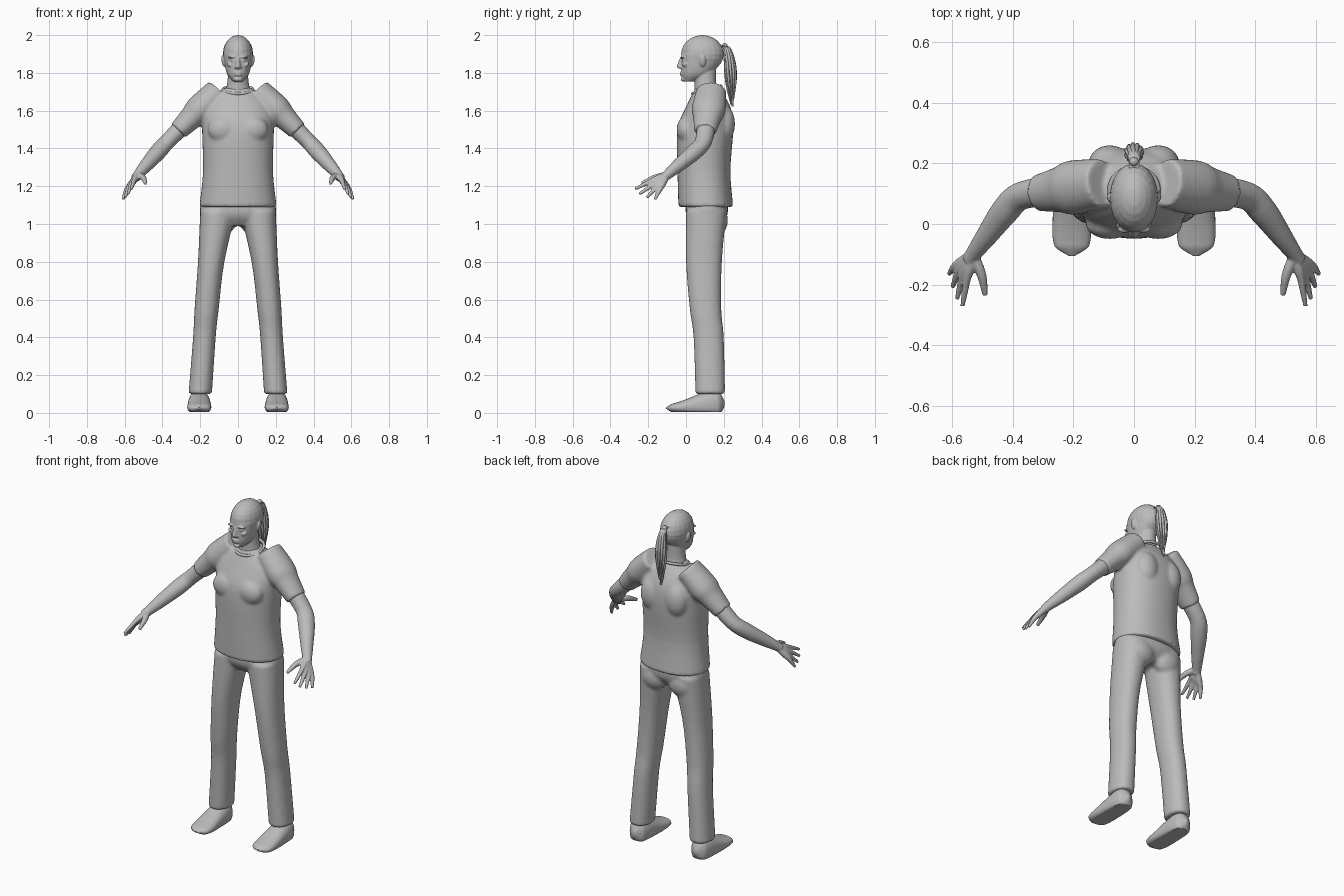
import bpy, bmesh, math, random
from mathutils import Vector, Matrix

if "Cube" in bpy.data.objects:
    bpy.data.objects.remove(bpy.data.objects["Cube"])

clay = bpy.data.materials.new("plain grey")
clay.use_nodes = True
clay.diffuse_color = (.5, .5, .5, 1)
clay.node_tree.nodes["Principled BSDF"].inputs["Base Color"].default_value = clay.diffuse_color


def spline(p, q, r, s, t):
    """Catmull-Rom value between q and r."""
    slope_q, slope_r = (r - p) / 2, (s - q) / 2
    ease = t * t * (3 - 2 * t)
    return q + (r - q) * ease + slope_q * t * (1 - t) ** 2 - slope_r * t * t * (1 - t)


def smooth_path(rows, steps=4):
    out = []
    last = len(rows) - 1
    for i in range(last):
        near = (rows[max(i - 1, 0)], rows[i], rows[i + 1], rows[min(i + 2, last)])
        for step in range(steps):
            out.append([spline(*values, step / steps) for values in zip(*near)])
    out.append(list(rows[last]))
    return out


def oval(z, half, front, back, x=0):
    """Horizontal cross-section given by its front and back edges."""
    return (x, (front + back) / 2, z, half, (back - front) / 2)


def bead(point, radius, flatness=1):
    """Cross-section of a limb at a point."""
    return (*point, radius, radius * flatness)


def loft(bm, rows, side=1, level=False, power=2.0, floor=-1, segments=28):
    """Closed skin through cross-sections, either level or square to the path."""
    rows = smooth_path(rows)
    points = [Vector(row[:3]) for row in rows]
    last = len(points) - 1
    rings = []
    for i, (point, row) in enumerate(zip(points, rows)):
        across, up = Vector((1, 0, 0)), Vector((0, 1, 0))
        if not level:
            along = (points[min(i + 1, last)] - points[max(i - 1, 0)]).normalized()
            across = along.cross(Vector((0, 0, 1))).normalized()
            up = across.cross(along)
        ring = []
        for k in range(segments):
            angle = math.tau * k / segments
            c, s = (math.copysign(abs(f(angle)) ** (2 / power), f(angle)) for f in (math.cos, math.sin))
            p = point + across * c * row[3] + up * s * row[4]
            ring.append(bm.verts.new((p.x * side, p.y, max(p.z, floor))))
        rings.append(ring)
    for a, b in zip(rings, rings[1:]):
        for k in range(segments):
            bm.faces.new((a[k - 1], a[k], b[k], b[k - 1]))
    bm.faces.new(rings[0])
    bm.faces.new(rings[-1])


def ball(bm, centre, size, tilt=0):
    matrix = Matrix.Translation(centre) @ Matrix.Rotation(tilt, 4, 'Y') @ Matrix.Diagonal((*size, 1))
    bmesh.ops.create_uvsphere(bm, u_segments=20, v_segments=12, radius=1, matrix=matrix)


def finish(name, bm, voxel=0, rounds=4):
    """Make the object, fusing its pieces when a voxel size is given."""
    bmesh.ops.recalc_face_normals(bm, faces=bm.faces)
    mesh = bpy.data.meshes.new(name)
    bm.to_mesh(mesh)
    bm.free()
    mesh.materials.append(clay)
    ob = bpy.data.objects.new(name, mesh)
    bpy.context.collection.objects.link(ob)
    bpy.ops.object.select_all(action='DESELECT')
    ob.select_set(True)
    bpy.context.view_layer.objects.active = ob
    bpy.ops.object.shade_smooth_by_angle(angle=math.radians(50))
    if voxel:
        fuse = ob.modifiers.new("fuse", 'REMESH')
        fuse.mode, fuse.voxel_size, fuse.use_smooth_shade = 'VOXEL', voxel, True
        soften = ob.modifiers.new("soften", 'SMOOTH')
        soften.factor, soften.iterations = .5, rounds


sides = {"left": 1, "right": -1}
shoulder, elbow, wrist = Vector((.2, .12, 1.61)), Vector((.39, .09, 1.42)), Vector((.53, -.1, 1.26))

# Shirt: torso, sleeves, shoulder blades and chest
bm = bmesh.new()
hem = oval(z=1.09, half=.205, front=-.04, back=.25)
waist = oval(z=1.28, half=.185, front=-.045, back=.235)
chest = oval(z=1.5, half=.19, front=-.045, back=.25)
yoke = oval(z=1.62, half=.18, front=0, back=.235)
neckline = oval(z=1.72, half=.07, front=.05, back=.175)
loft(bm, [hem, waist, chest, yoke, neckline], level=True, power=2.2, segments=48)
for side in sides.values():
    loft(bm, [bead(shoulder.lerp(elbow, reach), radius, flatness=.85)
              for reach, radius in ((-.5, .08), (0, .09), (.25, .075), (.62, .06))], side)
    ball(bm, (side * .08, .2, 1.53), (.07, .06, .1))
    ball(bm, (side * .08, 0, 1.5), (.08, .05, .07))
finish("shirt", bm, voxel=.009, rounds=5)

# Collar band, higher at the back
bm = bmesh.new()
around = [math.tau * k / 20 for k in range(21)]
loft(bm, [bead((.08 * math.cos(a), .11 + .075 * math.sin(a), 1.71 + .02 * math.sin(a)), .008)
          for a in around], segments=10)
finish("collar", bm)

# Trousers: pelvis, legs and seat
bm = bmesh.new()
waistband = oval(z=1.14, half=.19, front=0, back=.22)
hips = oval(z=1.05, half=.2, front=0, back=.22)
crotch = oval(z=.99, half=.13, front=.04, back=.18)
loft(bm, [waistband, hips, crotch], level=True, power=2.3)
thigh = oval(z=1.07, x=.105, half=.095, front=0, back=.215)
lower_thigh = oval(z=.8, x=.142, half=.07, front=0, back=.19)
knee = oval(z=.55, x=.166, half=.064, front=.02, back=.187)
calf = oval(z=.4, x=.178, half=.06, front=.04, back=.2)
cuff = oval(z=.1, x=.2, half=.062, front=.05, back=.207)
for side in sides.values():
    loft(bm, [thigh, lower_thigh, knee, calf, cuff], side, level=True, power=2.2)
    ball(bm, (side * .09, .165, 1.02), (.085, .057, .08))
finish("trousers", bm, voxel=.009, rounds=5)

# Shoes: rounded at both ends, sloping down towards a wider toe
for label, side in sides.items():
    bm = bmesh.new()
    rows = []
    for k in range(13):
        t = k / 12
        rounding = max(1 - abs(2 * t - 1) ** 5, .02) ** .5
        slope = .5 + .5 * math.cos(math.pi * t)
        rows.append((.205, .205 - .31 * t, .025 + .025 * slope,
                     rounding * (.055 + .013 * t), rounding * (.025 + .055 * slope)))
    loft(bm, rows, side, power=2.3, floor=.005)
    finish(label + "_shoe", bm)

# Arms with hands: finger strands merge into the palm
first_knuckle, last_knuckle = Vector((.55, -.18, 1.23)), Vector((.59, -.14, 1.18))
first_tip, last_tip = Vector((.565, -.27, 1.185)), Vector((.61, -.165, 1.13))
thumb_tip = Vector((.49, -.235, 1.215))
for label, side in sides.items():
    bm = bmesh.new()
    hand = wrist.lerp(first_knuckle.lerp(last_knuckle, .5), .3)
    loft(bm, [bead(shoulder.lerp(elbow, .3), .05), bead(shoulder.lerp(elbow, .9), .046, flatness=.9),
              bead(elbow.lerp(wrist, .25), .046, flatness=.93), bead(elbow.lerp(wrist, .7), .035),
              bead(wrist, .026), bead(hand, .025)], side)
    for finger in range(4):
        share = finger / 3
        knuckle = first_knuckle.lerp(last_knuckle, share)
        tip = first_tip.lerp(last_tip, share)
        tip += (tip - knuckle) * .2 * math.sin(math.pi * share)
        loft(bm, [bead(wrist, .017), bead(wrist.lerp(knuckle, .6), .018), bead(knuckle, .0135),
                  bead(knuckle.lerp(tip, .55), .0105), bead(tip, .0075)], side, segments=12)
    bend = wrist.lerp(thumb_tip, .5) + Vector((-.008, 0, .007))
    loft(bm, [bead(wrist, .018), bead(bend, .016), bead(thumb_tip, .009)], side, segments=12)
    finish(label + "_arm", bm, voxel=.0045, rounds=3)

# Head: neck, domed skull, tapering jaw, then the features
bm = bmesh.new()
loft(bm, [oval(z=1.68, half=.075, front=.045, back=.175), oval(z=1.74, half=.058, front=.045, back=.16),
          oval(z=1.83, half=.05, front=.04, back=.16)], level=True)
ball(bm, (0, .087, 1.9), (.08, .113, .1))
chin = oval(z=1.755, half=.028, front=-.012, back=.05)
jaw = oval(z=1.79, half=.056, front=-.024, back=.125)
cheeks = oval(z=1.84, half=.07, front=-.025, back=.17)
brow = oval(z=1.9, half=.078, front=-.025, back=.198)
loft(bm, [chin, jaw, cheeks, brow], level=True, power=2.2, segments=40)
bridge = oval(z=1.885, half=.008, front=-.03, back=0)
nose_tip = oval(z=1.835, half=.014, front=-.048, back=-.015)
nose_base = oval(z=1.822, half=.013, front=-.036, back=-.01)
loft(bm, [bridge, nose_tip, nose_base], level=True, segments=16)
for lip_height in (1.789, 1.801):
    ball(bm, (0, -.021, lip_height), (.022, .011, .006))
ball(bm, (0, -.014, 1.766), (.022, .013, .012))
for side in sides.values():
    # nostril, brow ridge, eye, cheekbone and ear
    ball(bm, (side * .013, -.026, 1.829), (.008, .01, .007))
    ball(bm, (side * .03, -.017, 1.884), (.025, .013, .006), tilt=side * .1)
    ball(bm, (side * .03, -.013, 1.866), (.013, .01, .006))
    ball(bm, (side * .04, -.003, 1.842), (.02, .016, .012), tilt=-side * .4)
    ball(bm, (side * .078, .088, 1.862), (.009, .017, .03), tilt=side * .2)
finish("head", bm, voxel=.0042, rounds=2)

# Ponytail: loose strands swelling below the tie, in an outer and an inner ring
random.seed(4)
bm = bmesh.new()
strands = 22
for strand in range(strands):
    angle = 2 * math.tau * strand / strands
    ring = 1 if strand < strands / 2 else .5
    drop = random.uniform(.26, .33)
    rows = []
    for k in range(7):
        t = k / 6
        spread = ring * (.008 + .018 * math.sin(math.pi * t * t))
        centre = (spread * math.cos(angle), .19 + .055 * math.sqrt(t) + spread * math.sin(angle),
                  1.945 - drop * t * t)
        rows.append(bead(centre, .009 - .007 * t ** 4))
    loft(bm, rows, level=True, segments=8)
ball(bm, (0, .205, 1.943), (.015, .015, .015))
finish("ponytail", bm)
